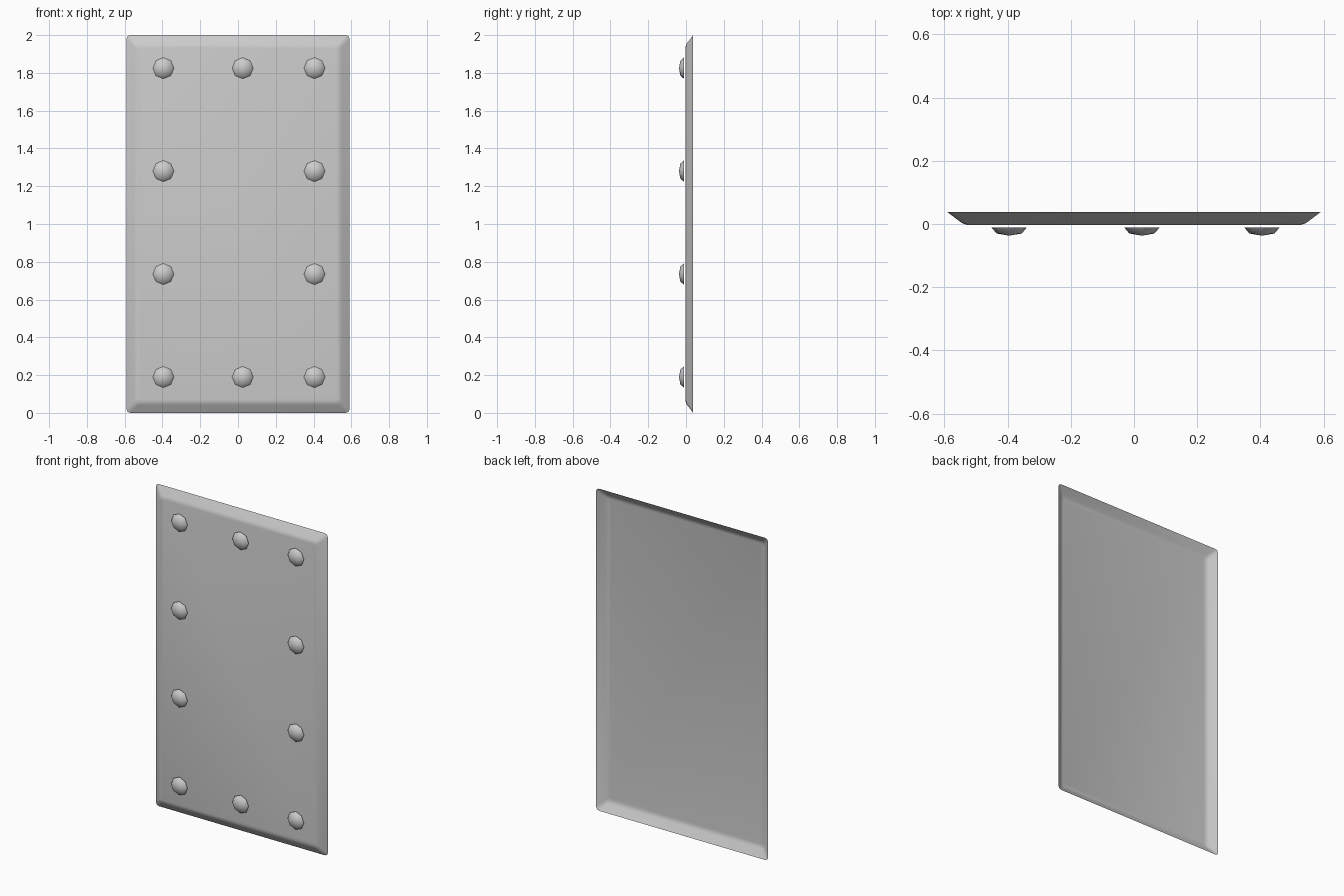
import bpy, bmesh, math

if "Cube" in bpy.data.objects:
    bpy.data.objects.remove(bpy.data.objects["Cube"])

metal = bpy.data.materials.new("grey metal")
metal.diffuse_color = (0.6, 0.6, 0.6, 1)
metal.use_nodes = True
metal.node_tree.nodes["Principled BSDF"].inputs["Base Color"].default_value = metal.diffuse_color


def make(name, bm, angle):
    me = bpy.data.meshes.new(name)
    bm.to_mesh(me)
    bm.free()
    me.materials.append(metal)
    ob = bpy.data.objects.new(name, me)
    bpy.context.collection.objects.link(ob)
    bpy.context.view_layer.objects.active = ob
    ob.select_set(True)
    bpy.ops.object.shade_smooth_by_angle(angle=math.radians(angle))
    ob.select_set(False)
    return ob


def outline(bm, hx, hz, y, r, steps=2):
    # rounded rectangle ring in the xz plane, counter-clockwise from the front
    ring = []
    for k, (sx, sz) in enumerate([(1, 1), (-1, 1), (-1, -1), (1, -1)]):
        for i in range(steps + 1):
            a = math.pi / 2 * (k + i / steps)
            ring.append(bm.verts.new((sx * (hx - r) + r * math.cos(a), y,
                                      1 + sz * (hz - r) + r * math.sin(a))))
    return ring


# Plate: open-backed shallow pan with sloped rim
bm = bmesh.new()
levels = [(0.0, 0.038, 0.02), (0.042, 0.006, 0.02), (0.052, 0.0, 0.02), (0.066, -0.003, 0.015)]
rings = [outline(bm, 0.591 - d, 1.0 - d, y, r) for d, y, r in levels]
for a, b in zip(rings, rings[1:]):
    n = len(a)
    for i in range(n):
        j = (i + 1) % n
        bm.faces.new((a[i], a[j], b[j], b[i]))
bm.faces.new(rings[-1])
make("plate", bm, 60)

# Rivets: flattened eight-sided half domes around the border
for z in (0.19, 0.735, 1.28, 1.825):
    for x in (-0.395, 0.025, 0.405):
        if x == 0.025 and 0.5 < z < 1.5:
            continue
        bm = bmesh.new()
        dome = [[bm.verts.new((x + r * math.cos(i * math.pi / 4), y,
                               z + r * math.sin(i * math.pi / 4))) for i in range(8)]
                for r, y in ((0.056, -0.011), (0.04, -0.03))]
        tip = bm.verts.new((x, -0.037, z))
        for i in range(8):
            j = (i + 1) % 8
            bm.faces.new((dome[0][i], dome[0][j], dome[1][j], dome[1][i]))
            bm.faces.new((dome[1][i], dome[1][j], tip))
        make("rivet", bm, 60)
